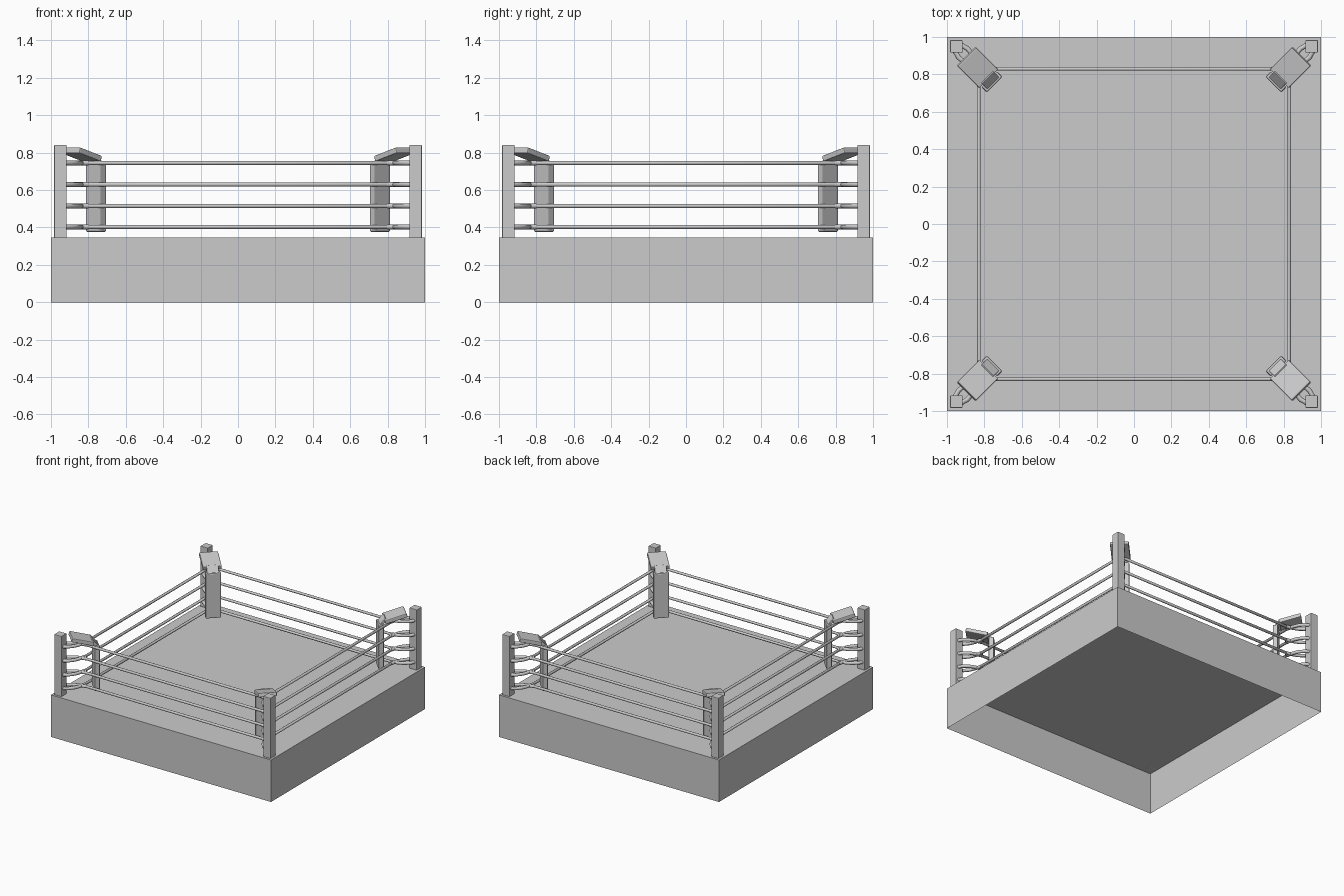
import bpy, bmesh
from math import pi
from mathutils import Matrix, Vector

if "Cube" in bpy.data.objects:
    bpy.data.objects.remove(bpy.data.objects["Cube"])

DECK = 0.345
ROPE_HEIGHTS = (0.403, 0.515, 0.63, 0.745)


def mesh_object(name, bm):
    bmesh.ops.recalc_face_normals(bm, faces=bm.faces)
    me = bpy.data.meshes.new(name)
    bm.to_mesh(me)
    bm.free()
    ob = bpy.data.objects.new(name, me)
    bpy.context.collection.objects.link(ob)
    return ob


def box(name, size, matrix, bevel=0.0):
    bm = bmesh.new()
    bmesh.ops.create_cube(bm, size=1)
    bmesh.ops.scale(bm, vec=size, verts=bm.verts)
    if bevel:
        bmesh.ops.bevel(bm, geom=bm.edges[:], offset=bevel, segments=2,
                        profile=0.5, affect='EDGES')
    bm.transform(matrix)
    return mesh_object(name, bm)


def tube(name, paths, radius, cyclic, matrix=None):
    cu = bpy.data.curves.new(name, 'CURVE')
    cu.dimensions = '3D'
    cu.bevel_depth = radius
    cu.bevel_resolution = 2
    cu.use_fill_caps = True
    for pts in paths:
        sp = cu.splines.new('POLY')
        sp.points.add(len(pts) - 1)
        for p, co in zip(sp.points, pts):
            v = Vector(co)
            if matrix:
                v = matrix @ v
            p.co = (*v, 1)
        sp.use_cyclic_u = cyclic
    ob = bpy.data.objects.new(name, cu)
    bpy.context.collection.objects.link(ob)
    return ob


# Platform: deck and skirt, open underneath
bm = bmesh.new()
bmesh.ops.create_cube(bm, size=1)
bmesh.ops.scale(bm, vec=(2, 2, DECK), verts=bm.verts)
bmesh.ops.translate(bm, vec=(0, 0, DECK / 2), verts=bm.verts)
bottom = [f for f in bm.faces if f.calc_center_median().z < 0.01]
bmesh.ops.delete(bm, geom=bottom, context='FACES_ONLY')
mesh_object("platform", bm)

# Ropes: four square loops with clipped corners
a, c = 0.83, 0.80
loop = [(a, -c), (a, c), (c, a), (-c, a), (-a, c), (-a, -c), (-c, -a), (c, -a)]
tube("ropes", [[(x, y, z) for x, y in loop] for z in ROPE_HEIGHTS], 0.011, True)

# Corners: post, rope ties, upright cushion, neck and tilted top cushion
half = [(0.925, 0.957), (0.89, 0.938), (0.86, 0.90), (0.842, 0.86), (0.83, 0.80)]
for k in range(4):
    quarter = Matrix.Rotation(k * pi / 2, 4, 'Z')
    diag = Matrix.Rotation(pi / 4 + k * pi / 2, 4, 'Z')

    box(f"corner_post_{k}", (0.066, 0.066, 0.497),
        quarter @ Matrix.Translation((0.95, 0.95, 0.5925)), 0.003)

    ties = []
    for z in ROPE_HEIGHTS:
        ties.append([(x, y, z) for x, y in half])
        ties.append([(y, x, z) for x, y in half])
    tube(f"rope_ties_{k}", ties, 0.013, False, quarter)

    box(f"upright_cushion_{k}", (0.04, 0.118, 0.37),
        diag @ Matrix.Translation((1.074, 0, 0.56)), 0.008)
    box(f"cushion_neck_{k}", (0.025, 0.09, 0.07),
        diag @ Matrix.Translation((1.092, 0, 0.757)) @ Matrix.Rotation(0.7, 4, 'Y'), 0.004)
    box(f"top_cushion_{k}", (0.172, 0.142, 0.032),
        diag @ Matrix.Translation((1.184, 0, 0.79)) @ Matrix.Rotation(-0.27, 4, 'Y'), 0.006)
